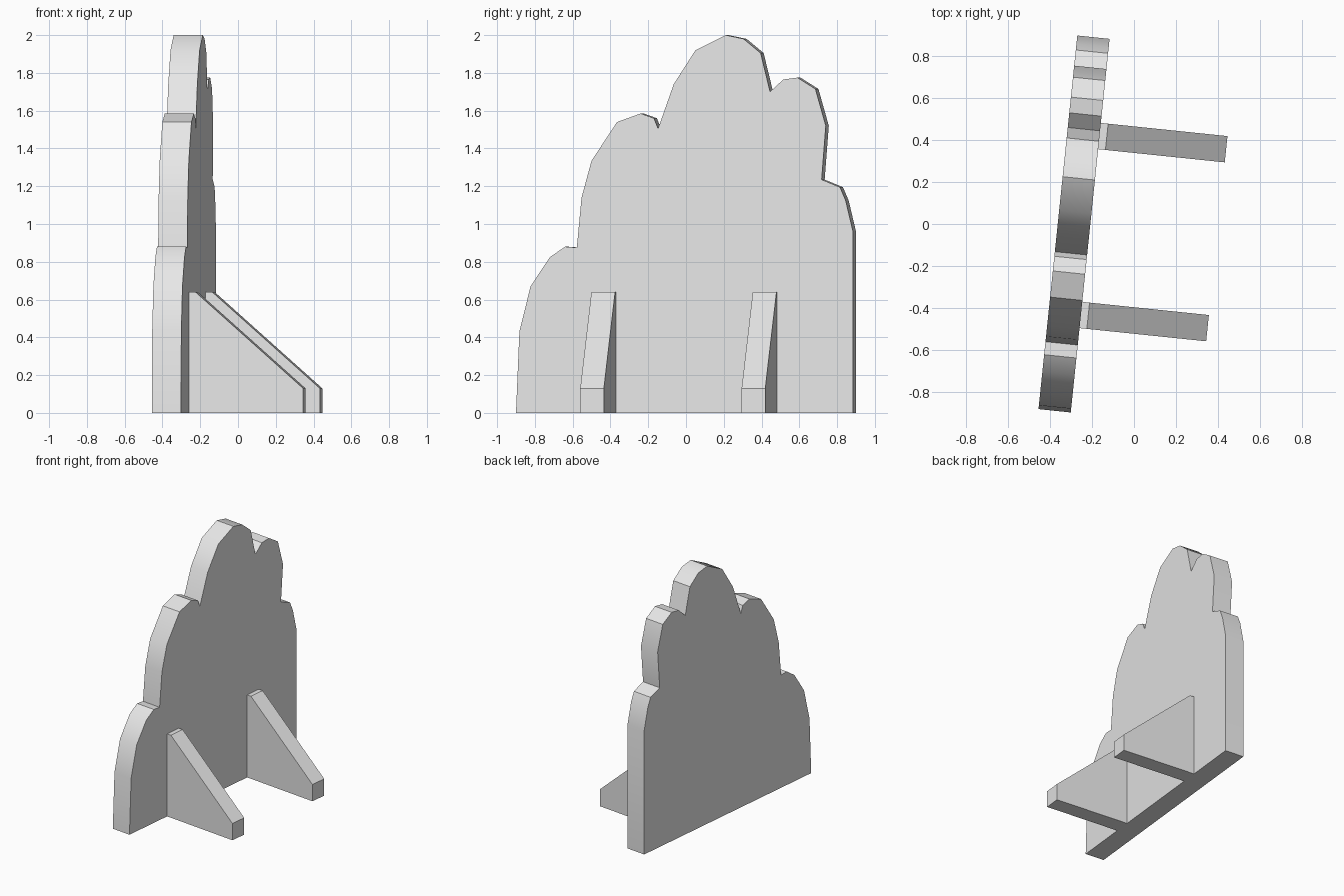
import bpy, math
from mathutils import Matrix, Vector

cube = bpy.data.objects.get("Cube")
if cube:
    bpy.data.objects.remove(cube)

grey = bpy.data.materials.new("light_grey")
grey.use_nodes = True
grey.diffuse_color = (0.8, 0.8, 0.8, 1)
grey.node_tree.nodes["Principled BSDF"].inputs["Base Color"].default_value = (0.8, 0.8, 0.8, 1)

# Board frame: local x is out of the face, local y runs along the board
TURN = math.atan2(0.185, 1.78)
FRAME = Matrix.Translation((-0.302, -0.9, 0)) @ Matrix.Rotation(-TURN, 4, 'Z')


def prism(name, outline, offset):
    """Extrude a closed outline by an offset vector, in the board frame."""
    n = len(outline)
    pts = [Vector(p) for p in outline]
    verts = pts + [p + Vector(offset) for p in pts]
    faces = [list(range(n)), list(range(2 * n - 1, n - 1, -1))]
    faces += [[(i + 1) % n, i, i + n, (i + 1) % n + n] for i in range(n)]
    mesh = bpy.data.meshes.new(name)
    mesh.from_pydata([FRAME @ v for v in verts], [], faces)
    mesh.materials.append(grey)
    obj = bpy.data.objects.new(name, mesh)
    bpy.context.collection.objects.link(obj)
    bpy.ops.object.select_all(action='DESELECT')
    obj.select_set(True)
    bpy.context.view_layer.objects.active = obj
    bpy.ops.object.mode_set(mode='EDIT')
    bpy.ops.mesh.select_all(action='SELECT')
    bpy.ops.mesh.normals_make_consistent(inside=False)
    bpy.ops.object.mode_set(mode='OBJECT')
    bpy.ops.object.shade_smooth_by_angle(angle=math.radians(35))
    return obj


# Bush-shaped board, outline as (y, z) on its front face
bush = [(-0.9, 0), (-0.882, 0.43), (-0.823, 0.67), (-0.72, 0.825), (-0.64, 0.88),
        (-0.578, 0.875), (-0.553, 1.14), (-0.5, 1.335), (-0.365, 1.54), (-0.24, 1.585),
        (-0.17, 1.56), (-0.148, 1.505), (-0.065, 1.74), (0.05, 1.92), (0.21, 2.0),
        (0.305, 1.98), (0.395, 1.905), (0.445, 1.70), (0.515, 1.765), (0.59, 1.775),
        (0.685, 1.715), (0.74, 1.52), (0.718, 1.235), (0.815, 1.195), (0.845, 1.125),
        (0.884, 0.96), (0.884, 0)]
prism("bush_board", [(0, (y + 0.9) / math.cos(TURN), z) for y, z in bush], (-0.155, 0, 0))

# Two wedge braces holding the board upright
brace = [(0, 0), (0.608, 0), (0.608, 0.13), (0.035, 0.64), (0, 0.64)]
for side, centre in (("right", 0.468), ("left", 1.327)):
    prism(side + "_brace", [(d, centre - 0.063, z) for d, z in brace], (0, 0.126, 0))
